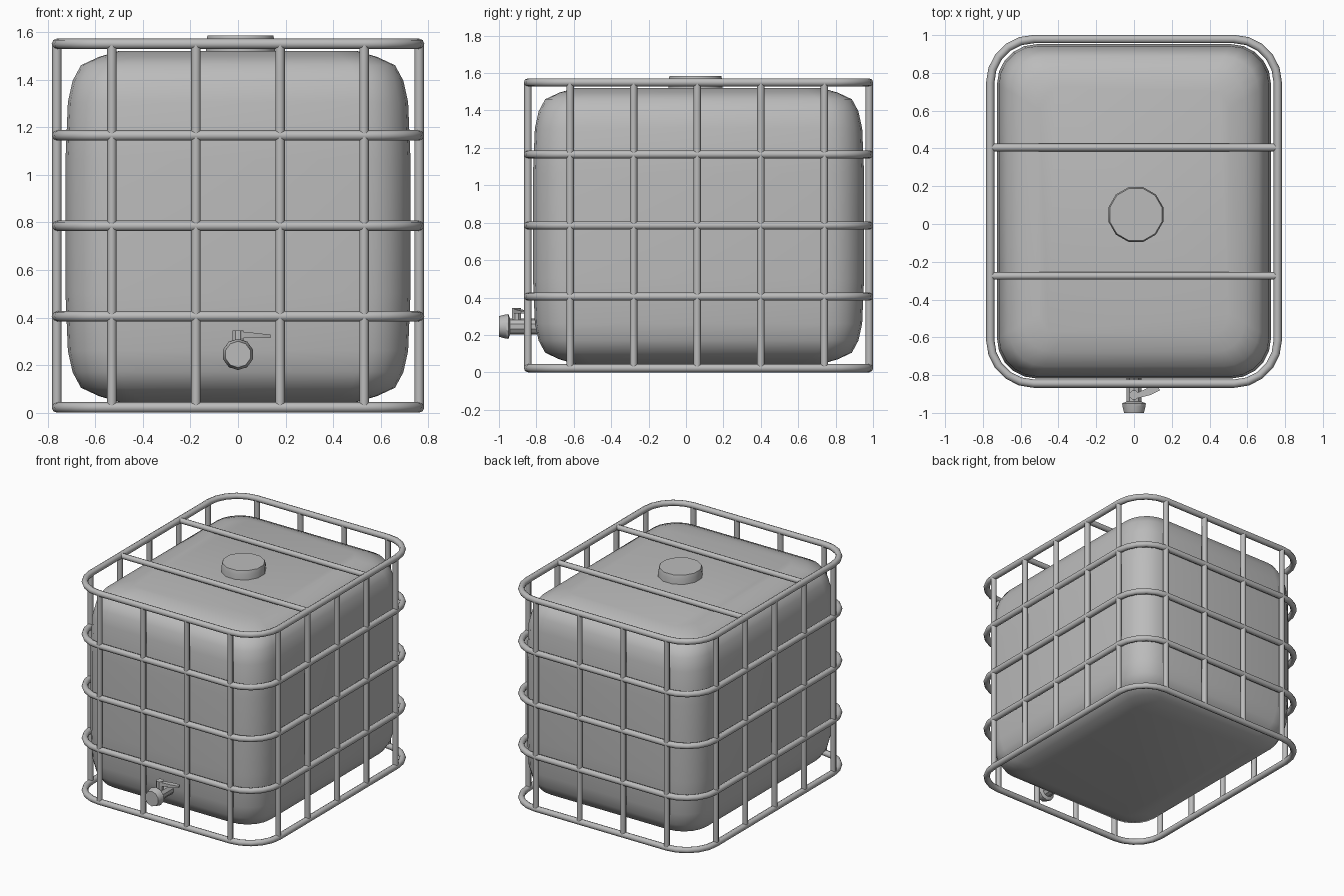
import bpy, bmesh, math
from mathutils import Vector, Matrix

cube = bpy.data.objects.get("Cube")
if cube:
    bpy.data.objects.remove(cube, do_unlink=True)

# One plain grey for everything
grey = bpy.data.materials.new("light_grey")
grey.use_nodes = True
colour = (0.5, 0.5, 0.5, 1)
grey.diffuse_color = colour
grey.node_tree.nodes["Principled BSDF"].inputs["Base Color"].default_value = colour

CY = 0.067            # centre of tank and cage in y
HX, HY = 0.761, 0.912  # cage half sizes, to the tube centre
LEVELS = (0.022, 0.405, 0.785, 1.165, 1.55)


def add(name, mesh, angle):
    ob = bpy.data.objects.new(name, mesh)
    bpy.context.collection.objects.link(ob)
    mesh.materials.clear()
    mesh.materials.append(grey)
    bpy.ops.object.select_all(action="DESELECT")
    ob.select_set(True)
    bpy.context.view_layer.objects.active = ob
    bpy.ops.object.shade_smooth_by_angle(angle=math.radians(angle))
    return ob


def outline(hx, hy, r, steps):
    """Rounded rectangle, anticlockwise."""
    pts = []
    for q, (sx, sy) in enumerate(((1, 1), (-1, 1), (-1, -1), (1, -1))):
        for i in range(steps + 1):
            a = math.pi / 2 * (q + i / steps)
            pts.append((sx * (hx - r) + r * math.cos(a),
                        CY + sy * (hy - r) + r * math.sin(a)))
    return pts


def tube(name, pts, r, cyclic=False):
    """Eight-sided pipe along a path."""
    cu = bpy.data.curves.new(name, "CURVE")
    cu.dimensions = "3D"
    cu.bevel_depth, cu.bevel_resolution = r, 2
    cu.use_fill_caps = not cyclic
    sp = cu.splines.new("POLY")
    sp.points.add(len(pts) - 1)
    for p, co in zip(sp.points, pts):
        p.co = (*co, 1)
    sp.use_cyclic_u = cyclic
    temp = bpy.data.objects.new(name + "_path", cu)
    bpy.context.collection.objects.link(temp)
    bpy.context.view_layer.update()
    mesh = bpy.data.meshes.new_from_object(
        temp.evaluated_get(bpy.context.evaluated_depsgraph_get()))
    bpy.data.objects.remove(temp, do_unlink=True)
    return add(name, mesh, 50)


def loft(name, rings, angle):
    """Skin a stack of equal-length point rings and close both ends."""
    bm = bmesh.new()
    rows = [[bm.verts.new(p) for p in ring] for ring in rings]
    n = len(rows[0])
    for a, b in zip(rows, rows[1:]):
        for i in range(n):
            j = (i + 1) % n
            bm.faces.new((a[i], a[j], b[j], b[i]))
    bm.faces.new(rows[0][::-1])
    bm.faces.new(rows[-1])
    bmesh.ops.recalc_face_normals(bm, faces=bm.faces)
    mesh = bpy.data.meshes.new(name)
    bm.to_mesh(mesh)
    bm.free()
    return add(name, mesh, angle)


def lathe(name, profile, sides, origin, axis="Z"):
    """Turned part from (radius, height) pairs, along z or y."""
    turn = Matrix.Rotation(math.pi / 2, 3, "X") if axis == "Y" else Matrix.Identity(3)
    rings = [[Vector(origin) + turn @ Vector((r * math.cos(t), r * math.sin(t), h))
              for t in (2 * math.pi * (i + 0.5) / sides for i in range(sides))]
             for r, h in profile]
    return loft(name, rings, 35)


# Tank: rounded body, pulled in towards top and bottom
half = ((0.225, 0.045), (0.14, 0.07), (0.065, 0.105), (0.03, 0.17),
        (0.01, 0.26), (0, 0.5))
layers = half + tuple((i, 1.565 - z) for i, z in reversed(half))
loft("tank", [[(x, y, z) for x, y in outline(0.725 - i, 0.885 - i, 0.21 - 0.4 * i, 5)]
              for i, z in layers], 60)

# Filler cap
lathe("filler_cap", ((0.15, 1.48), (0.15, 1.56), (0.143, 1.585)), 12, (0.01, 0.05, 0))

# Cage hoops
for k, z in enumerate(LEVELS):
    tube(f"cage_hoop_{k + 1}", [(x, y, z) for x, y in outline(HX, HY, 0.23, 5)],
         0.022, True)

# Cage posts on all four sides
bottom, top = LEVELS[0], LEVELS[-1]
for side, s in (("left", 1), ("right", -1)):
    for k in range(5):
        y = -0.62 + 0.34 * k
        tube(f"{side}_post_{k + 1}", [(s * HX, y, bottom), (s * HX, y, top)], 0.02)
for side, s in (("back", 1), ("front", -1)):
    for k in range(4):
        x, y = -0.53 + 0.3533 * k, CY + s * HY
        tube(f"{side}_post_{k + 1}", [(x, y, bottom), (x, y, top)], 0.02)

# Bars across the top
for name, y in (("front_top_bar", -0.275), ("back_top_bar", 0.405)):
    tube(name, [(-HX, y, top), (HX, y, top)], 0.02)

# Outlet tap, pointing forward
lathe("tap_body", ((0.042, 0.78), (0.042, 0.96)), 10, (0, 0, 0.245), "Y")
lathe("tap_mouth", ((0.042, 0.94), (0.066, 0.95), (0.064, 0.965), (0.055, 1.0)),
      10, (0, 0, 0.245), "Y")
lathe("tap_stem", ((0.026, 0.25), (0.026, 0.345)), 8, (0, -0.905, 0))

# Tap lever: thin blade widening to its tip
start, end = Vector((0, -0.915, 0.328)), Vector((0.132, -0.868, 0.321))
across = Vector((-0.34, 0.94, 0))
up = Vector((0, 0, 1))
loft("tap_lever", [[c + across * w * a + up * h * b
                    for a, b in ((-1, -1), (1, -1), (1, 1), (-1, 1))]
                   for c, w, h in ((start, 0.012, 0.014),
                                   (start.lerp(end, 0.6), 0.02, 0.01),
                                   (end, 0.014, 0.007))], 30)
